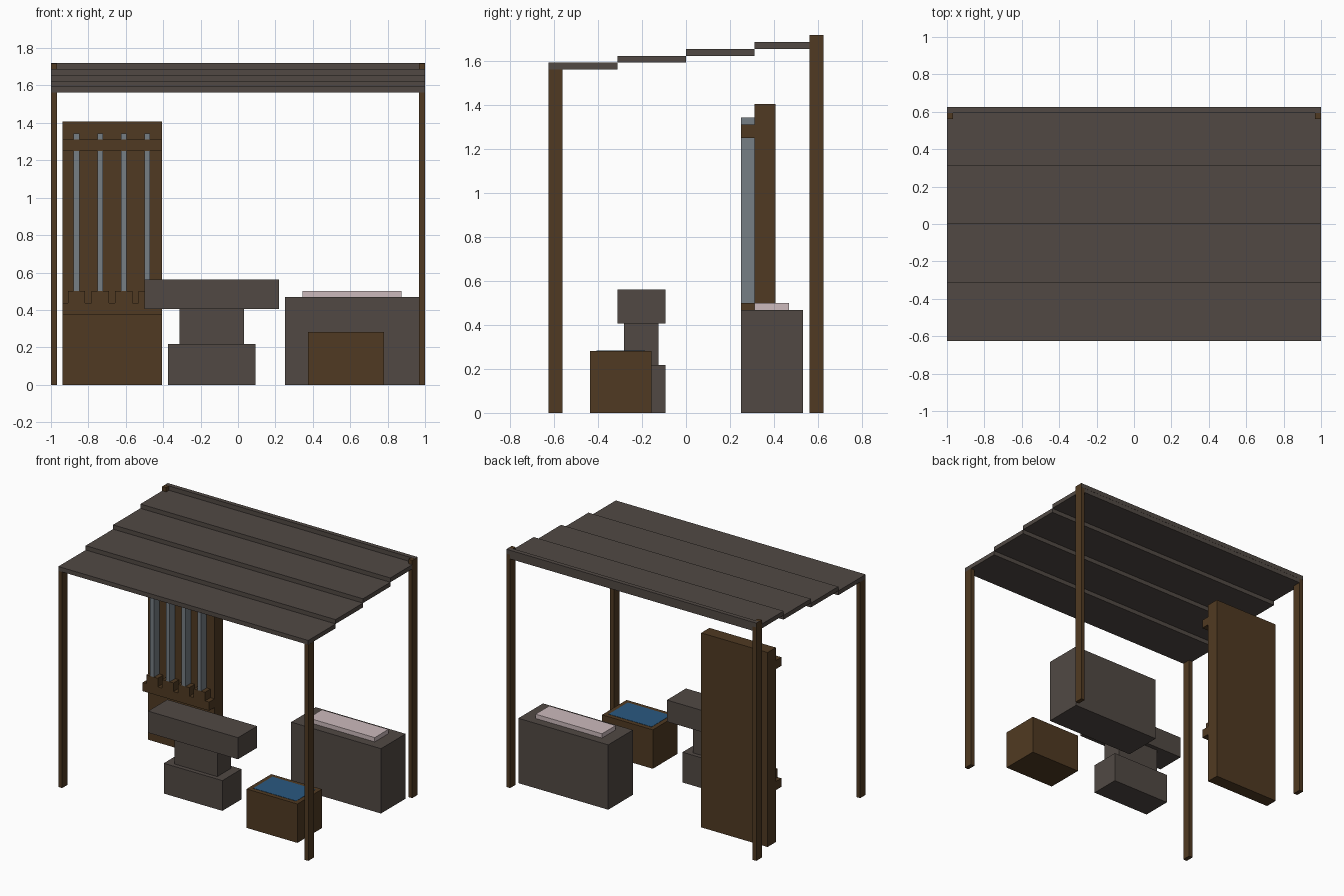
import bpy, bmesh

if "Cube" in bpy.data.objects:
    bpy.data.objects.remove(bpy.data.objects["Cube"])


def material(name, rgb):
    # convert display colour (0-255) to linear
    m = bpy.data.materials.new(name)
    lin = [((c / 255 + 0.055) / 1.055) ** 2.4 for c in rgb]
    m.diffuse_color = (*lin, 1)
    m.use_nodes = True
    m.node_tree.nodes["Principled BSDF"].inputs["Base Color"].default_value = m.diffuse_color
    return m


WOOD = material("dark_wood", (80, 58, 34))
STONE = material("grey_stone", (81, 73, 68))
STEEL = material("steel", (118, 126, 133))
ASH = material("pale_ash", (204, 186, 188))
WATER = material("water_blue", (42, 88, 128))


def box(name, mat, x, y, z):
    """Box from (min, max) ranges on each axis."""
    bm = bmesh.new()
    bmesh.ops.create_cube(bm, size=1)
    for v in bm.verts:
        v.co = [r[0] + (c + 0.5) * (r[1] - r[0]) for c, r in zip(v.co, (x, y, z))]
    mesh = bpy.data.meshes.new(name)
    bm.to_mesh(mesh)
    bm.free()
    mesh.materials.append(mat)
    ob = bpy.data.objects.new(name, mesh)
    bpy.context.collection.objects.link(ob)
    return ob


U = 0.03125  # modelling unit

# Corner posts
for side, x in (("left", (-1, -1 + U)), ("right", (1 - U, 1))):
    box(f"front_post_{side}", WOOD, x, (-0.625, -0.5625), (0, 50 * U))
    box(f"back_post_{side}", WOOD, x, (0.5625, 0.625), (0, 55 * U))

# Stepped roof boards and the back ridge strip
for i in range(4):
    y0 = -0.625 + i * 0.3125
    z0 = (50 + i) * U
    box(f"roof_board_{i + 1}", STONE, (-0.9995, 0.9995),
        (y0, min(y0 + 0.3125, 0.6245)), (z0, z0 + U))
box("roof_back_strip", STONE, (-0.9995, 0.9995), (0.594, 0.6255), (54 * U, 55 * U + 0.0005))

# Tool rack: back panel, upper rail, notched lower shelf, steel bars
RX = (-0.9375, -0.4063)
box("rack_panel", WOOD, RX, (0.3125, 0.4063), (0, 1.4063))
box("rack_upper_rail", WOOD, RX, (0.2495, 0.3125), (1.25, 1.3125))
box("rack_lower_shelf", WOOD, RX, (0.25, 0.3125), (0.375, 0.4375))
for i in range(4):
    c = -0.863 + i * 0.126
    box(f"rack_tooth_{i + 1}", WOOD, (c - 0.046, c + 0.046), (0.25, 0.3125), (0.4375, 0.5))
    box(f"steel_bar_{i + 1}", STEEL, (c - 0.0155, c + 0.0155), (0.25, 0.3125), (0.5, 1.3438))

# Anvil
box("anvil_base", STONE, (-0.375, 0.0938), (-0.3125, -0.0938), (0, 0.2188))
box("anvil_neck", STONE, (-0.3125, 0.0313), (-0.2813, -0.125), (0.2188, 0.4063))
box("anvil_top", STONE, (-0.5, 0.2188), (-0.3125, -0.0938), (0.4063, 0.5625))

# Hearth with ash bed
box("hearth", STONE, (0.25, 0.9688), (0.25, 0.5313), (0, 0.4688))
box("hearth_ash", ASH, (0.3438, 0.875), (0.3125, 0.4688), (0.4688, 0.5))

# Water trough with painted water plate
box("trough", WOOD, (0.375, 0.7813), (-0.4375, -0.1563), (0, 0.2813))
box("trough_water", WATER, (0.4063, 0.75), (-0.4063, -0.1875), (0.2803, 0.2833))
